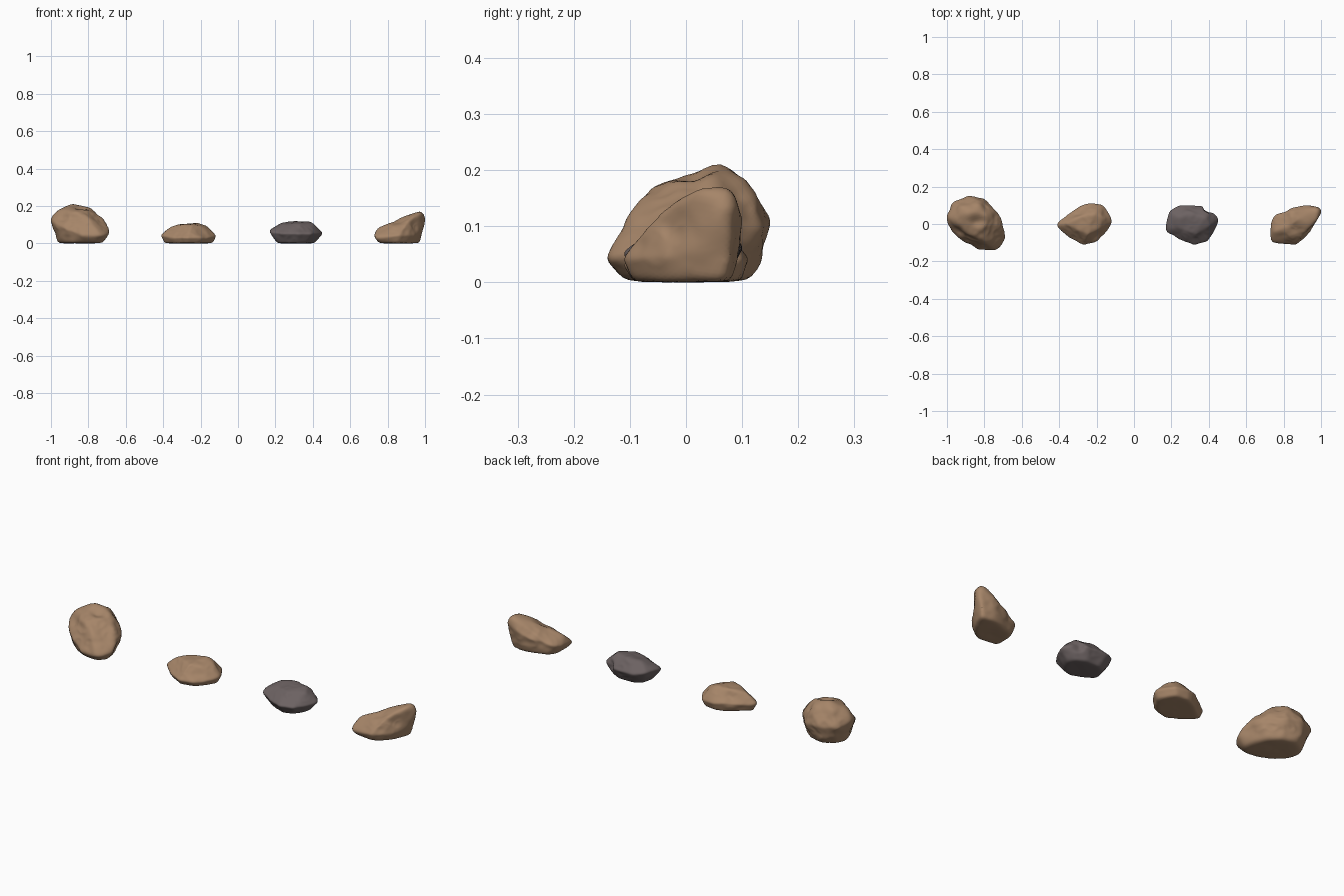
import bpy
import bmesh
from mathutils import Vector, noise
from mathutils.bvhtree import BVHTree

default_cube = bpy.data.objects.get("Cube")
if default_cube:
    bpy.data.objects.remove(default_cube, do_unlink=True)


def make_material(name, colour):
    material = bpy.data.materials.new(name)
    material.use_nodes = True
    material.diffuse_color = (*colour, 1)
    shader = material.node_tree.nodes["Principled BSDF"]
    shader.inputs["Base Color"].default_value = (*colour, 1)
    shader.inputs["Roughness"].default_value = 0.9
    return material


brown_stone = make_material("brown stone", (0.38, 0.235, 0.14))
grey_stone = make_material("grey stone", (0.15, 0.122, 0.122))


def hull_tree(points):
    """Faceted block spanning the given points, ready for ray casting."""
    block = bmesh.new()
    for point in points:
        block.verts.new(point)
    bmesh.ops.convex_hull(block, input=block.verts)
    tree = BVHTree.FromBMesh(block)
    block.free()
    return tree


def make_rock(name, material, rim, crown, dents, base_scale, rough, seed):
    """Wrap a sphere onto a block, chip it, then roughen it (inputs in hundredths)."""
    rim = [Vector(p) / 100 for p in rim]
    crown = [Vector(p) / 100 for p in crown]
    middle = sum(rim, Vector()) / len(rim)
    base = [middle + (p - middle) * base_scale for p in rim]
    for point in base:
        point.z = 0
    outline = rim + crown + base
    low = Vector([min(p[i] for p in outline) for i in range(3)])
    high = Vector([max(p[i] for p in outline) for i in range(3)])
    centre = (low + high) / 2
    centre.z *= 0.85
    tree = hull_tree(outline)

    bm = bmesh.new()
    bmesh.ops.create_icosphere(bm, subdivisions=5, radius=1)
    for vert in bm.verts:
        direction = vert.co.normalized()
        direction.z *= 0.6
        direction.normalize()
        hit = tree.ray_cast(centre, direction)[0]
        vert.co = hit if hit else centre
        # Chipped hollows
        for x, y, z, radius, depth in dents:
            gap = (vert.co - Vector((x, y, z)) / 100).length * 100 / radius
            if gap < 1:
                vert.co -= direction * depth / 100 * (1 - gap * gap) ** 2
    for _ in range(3):
        bmesh.ops.smooth_vert(bm, verts=bm.verts, factor=0.5,
                              use_axis_x=True, use_axis_y=True, use_axis_z=True)

    # Broad lumps with creased ridges, fading out on the flat underside
    offset = Vector((seed, seed * 2, seed * 3))
    for vert in bm.verts:
        direction = (vert.co - centre).normalized()
        lump = noise.noise(vert.co * 16 + offset)
        ridge = 0.4 - abs(noise.noise(vert.co * 26 - offset))
        fade = min(1, 0.25 + vert.co.z * 18)
        vert.co += direction * rough * fade * (lump + 0.7 * ridge)

    # Restore the intended overall size
    for i in range(3):
        values = [v.co[i] for v in bm.verts]
        start, span = min(values), max(values) - min(values)
        for vert in bm.verts:
            vert.co[i] = low[i] + (vert.co[i] - start) / span * (high[i] - low[i])

    mesh = bpy.data.meshes.new(name)
    bm.to_mesh(mesh)
    bm.free()
    mesh.materials.append(material)
    rock = bpy.data.objects.new(name, mesh)
    bpy.context.collection.objects.link(rock)
    bpy.ops.object.select_all(action="DESELECT")
    rock.select_set(True)
    bpy.context.view_layer.objects.active = rock
    bpy.ops.object.shade_smooth_by_angle(angle=0.7)
    return rock


# Tall boulder: bulky, with a knobbly crown
make_rock(
    "large_boulder", brown_stone,
    rim=[(-89, 15, 10), (-80, 13, 9), (-73, 6, 10), (-70, -4, 8), (-69, -8, 5),
         (-74, -14, 4), (-83, -13, 4), (-91, -9, 7), (-98, -3, 11), (-100, 4, 12),
         (-97, 11, 10)],
    crown=[(-95, 2, 18), (-88, 6, 21), (-80, 5, 19), (-74, 0, 14), (-90, -4, 16),
           (-82, -7, 15), (-83, 11, 17), (-92, 9, 18)],
    dents=[(-84, 2, 20, 5, 2), (-79, 10, 16, 5, 1.2), (-95, -4, 13, 5, 1.2)],
    base_scale=0.76, rough=0.008, seed=3)

# Low stone tapering towards the right side
make_rock(
    "low_stone", brown_stone,
    rim=[(-41, 0, 4), (-36, 4, 4), (-29, 9, 5), (-24, 11, 4), (-17, 10, 4),
         (-14, 5, 4), (-12, 1, 4), (-15, -4, 3), (-20, -9, 3), (-27, -11, 3),
         (-34, -7, 3), (-39, -3, 4)],
    crown=[(-36, 0, 9), (-31, 3, 10), (-22, 5, 11), (-17, 3, 9), (-25, -5, 10),
           (-20, -3, 9)],
    dents=[(-19, -7, 6, 5, 1), (-31, 6, 7, 5, 1)],
    base_scale=0.85, rough=0.006, seed=7)

# Dark flat stone with a notch at the back
make_rock(
    "grey_stone", grey_stone,
    rim=[(17, 0, 7), (19, 7, 7), (25, 10, 6), (36, 10, 6), (42, 7, 6), (45, 2, 5),
         (43, -4, 5), (39, -9, 5), (32, -11, 5), (24, -8, 5), (17, -4, 6)],
    crown=[(24, 4, 11), (29, 6, 11), (38, 4, 12), (40, -1, 10), (33, -5, 10),
           (24, -2, 10)],
    dents=[(40, 8, 6, 4, 2.5), (36, 5, 11, 4, 0.8)],
    base_scale=0.68, rough=0.005, seed=11)

# Wedge stone rising towards the left side
make_rock(
    "wedge_stone", brown_stone,
    rim=[(73, -10, 3), (73, 1, 5), (76, 6, 6), (86, 9, 8), (91, 10, 10), (99, 9, 13),
         (98, 4, 7), (95, -2, 4), (90, -8, 4), (86, -11, 4), (80, -9, 3)],
    crown=[(75, -4, 8), (82, 2, 10), (91, 4, 14), (98, 8, 17), (97, 2, 16),
           (91, -4, 12), (84, -6, 9), (100, 7, 13)],
    dents=[(86, -3, 11, 6, 1), (95, -2, 9, 5, 1), (80, 7, 7, 5, 0.8)],
    base_scale=0.82, rough=0.006, seed=17)
